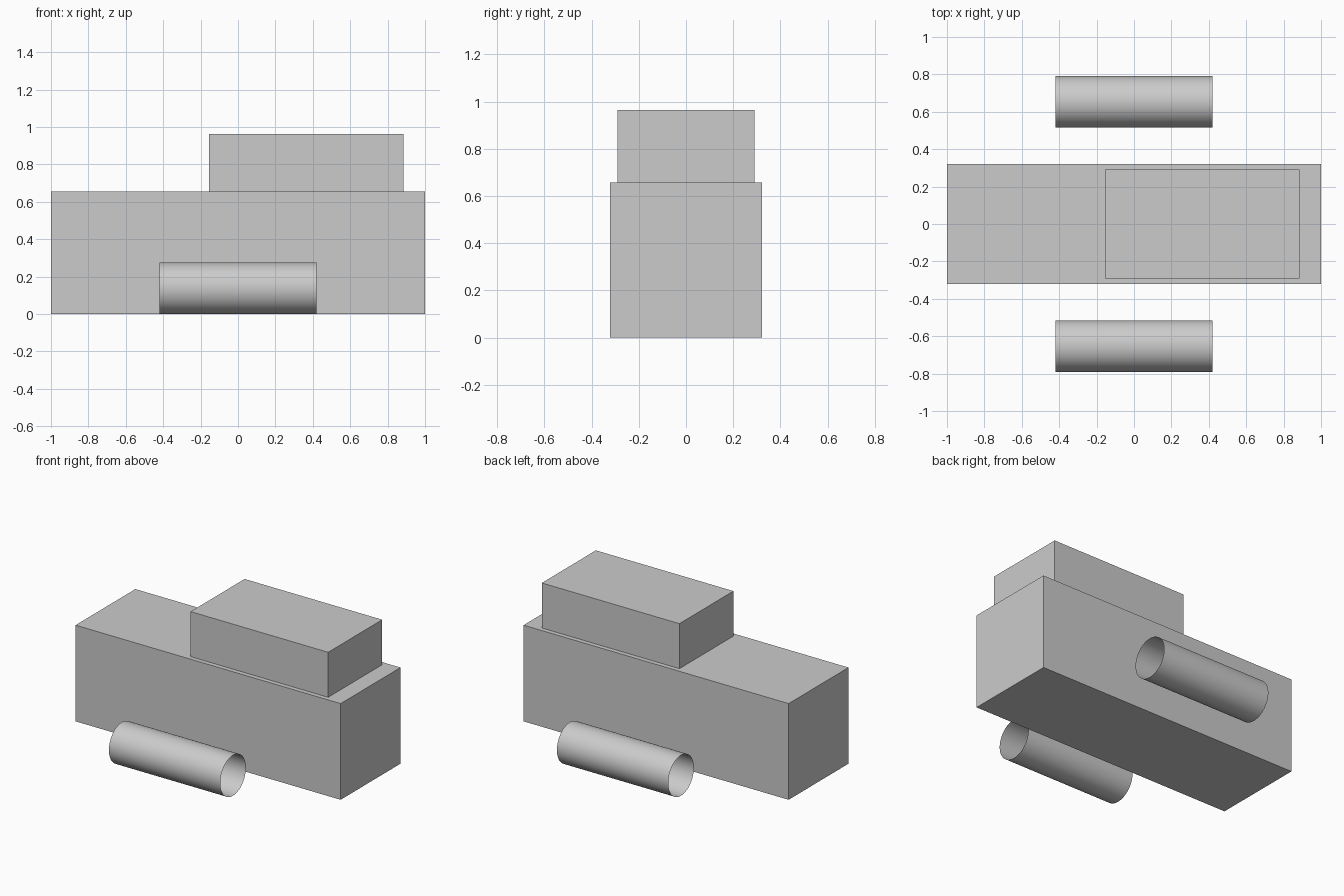
import bpy
import bmesh
from math import radians
from mathutils import Matrix

if "Cube" in bpy.data.objects:
    bpy.data.objects.remove(bpy.data.objects["Cube"])


def add_object(name, bm):
    mesh = bpy.data.meshes.new(name)
    bm.to_mesh(mesh)
    bm.free()
    obj = bpy.data.objects.new(name, mesh)
    bpy.context.collection.objects.link(obj)
    return obj


def box(name, x0, x1, half_y, z0, z1):
    bm = bmesh.new()
    place = Matrix.Translation(((x0 + x1) / 2, 0, (z0 + z1) / 2))
    size = Matrix.Diagonal((x1 - x0, 2 * half_y, z1 - z0, 1))
    bmesh.ops.create_cube(bm, size=1, matrix=place @ size)
    return add_object(name, bm)


def open_tube(name, y, radius, length):
    bm = bmesh.new()
    place = Matrix.Translation((0, y, radius)) @ Matrix.Rotation(radians(90), 4, 'Y')
    bmesh.ops.create_cone(bm, cap_ends=False, segments=64, radius1=radius,
                          radius2=radius, depth=length, matrix=place)
    for face in bm.faces:
        face.smooth = True
    return add_object(name, bm)


# Main body and the smaller block on top, set towards +x
box("body", -1.0, 1.0, 0.322, 0.0, 0.656)
box("upper_block", -0.154, 0.884, 0.291, 0.656, 0.963)

# Open-ended tubes floating on either side of the body
for side, sign in (("front", -1), ("back", 1)):
    open_tube(side + "_tube", sign * 0.653, 0.138, 0.84)
